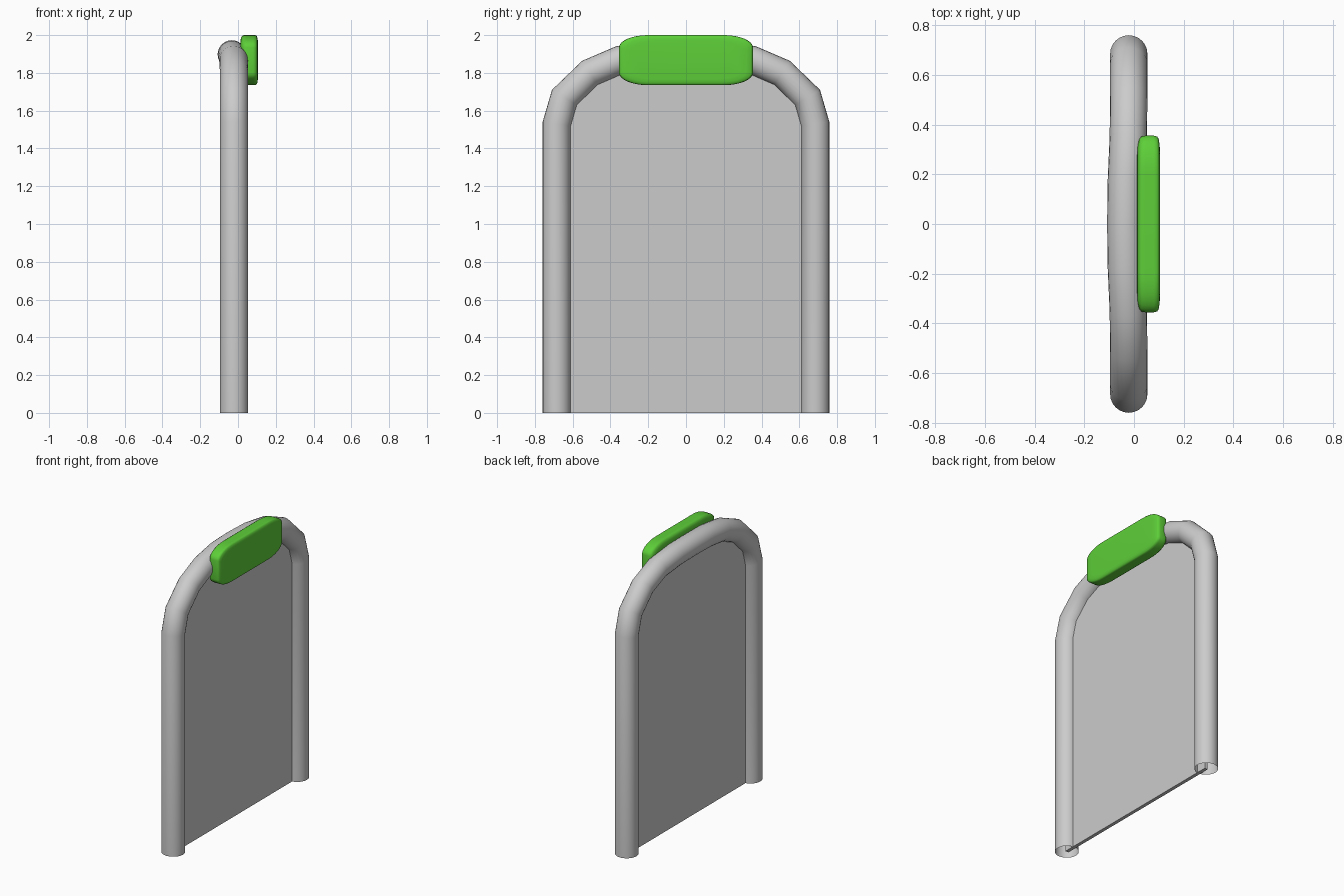
import bpy, bmesh, math

if "Cube" in bpy.data.objects:
    bpy.data.objects.remove(bpy.data.objects["Cube"])

# Half of the frame centreline, from foot to crown: (x, y, z)
TUBE_R = 0.075
half = [(-0.021, 0.684, 0.0), (-0.021, 0.684, 1.53), (-0.021, 0.643, 1.67),
        (-0.021, 0.508, 1.80), (-0.023, 0.35, 1.868), (-0.031, 0.17, 1.894)]
path = half + [(-0.033, 0.0, 1.898)] + [(x, -y, z) for x, y, z in reversed(half)]


def loft(name, rings, smooth_angle, thickness_caps=True):
    """Skin a list of equal-length point rings into a mesh object."""
    bm = bmesh.new()
    loops = [[bm.verts.new(p) for p in ring] for ring in rings]
    n = len(loops[0])
    for a, b in zip(loops, loops[1:]):
        for i in range(n):
            j = (i + 1) % n
            bm.faces.new((a[i], a[j], b[j], b[i]))
    if thickness_caps:
        bm.faces.new(loops[0])
        bm.faces.new(loops[-1])
    bmesh.ops.recalc_face_normals(bm, faces=bm.faces[:])
    mesh = bpy.data.meshes.new(name)
    bm.to_mesh(mesh)
    bm.free()
    obj = bpy.data.objects.new(name, mesh)
    bpy.context.collection.objects.link(obj)
    bpy.ops.object.select_all(action='DESELECT')
    obj.select_set(True)
    bpy.context.view_layer.objects.active = obj
    bpy.ops.object.shade_smooth_by_angle(angle=math.radians(smooth_angle))
    return obj


# Bent tube frame with open feet
def tube_ring(i):
    """Mitred circular section at path point i, bending in the YZ plane."""
    def direction(a, b):
        dy, dz = path[b][1] - path[a][1], path[b][2] - path[a][2]
        return math.atan2(dz, dy)
    last = len(path) - 1
    a0 = direction(max(i - 1, 0), max(i, 1))
    a1 = direction(min(i, last - 1), min(i + 1, last))
    turn = (a1 - a0 + math.pi) % (2 * math.pi) - math.pi
    mid, miter = a0 + turn / 2, 1 / math.cos(turn / 2)
    x, y, z = path[i]
    ring = []
    for k in range(24):
        t = 2 * math.pi * k / 24
        s = TUBE_R * miter * math.sin(t)
        ring.append((x + TUBE_R * math.cos(t), y - s * math.sin(mid), z + s * math.cos(mid)))
    return ring


loft("tube_frame", [tube_ring(i) for i in range(len(path))], 40, False)

# Thin back panel filling the frame
loft("back_panel", [[(px, y, z) for _, y, z in path] for px in (-0.033, -0.009)], 20)

# Padded headrest: rounded outline, softened on front and back
def pad_ring(x, inset_y, inset_z):
    ring = []
    ry, rz = 0.155, 0.066
    for q, (sy, sz) in enumerate(((1, 1), (-1, 1), (-1, -1), (1, -1))):
        for k in range(9):
            t = math.pi / 2 * (q + k / 8)
            y = sy * (0.355 - ry) + ry * math.cos(t)
            z = sz * (0.1325 - rz) + rz * math.sin(t)
            ring.append((x, y * (1 - inset_y / 0.355), 1.8675 + z * (1 - inset_z / 0.1325)))
    return ring


layers = [(0.012, 0.075, 0.035), (0.015, 0.04, 0.018), (0.02, 0.016, 0.006),
          (0.03, 0.003, 0.0), (0.045, 0.0, 0.0), (0.08, 0.0, 0.0), (0.093, 0.003, 0.0),
          (0.099, 0.012, 0.005), (0.103, 0.035, 0.015), (0.105, 0.07, 0.03)]
pad = loft("headrest_pad", [pad_ring(*layer) for layer in layers], 50)
green = bpy.data.materials.new("green_pad")
green.diffuse_color = (0.11, 0.62, 0.04, 1)
green.use_nodes = True
green.node_tree.nodes["Principled BSDF"].inputs["Base Color"].default_value = green.diffuse_color
pad.data.materials.append(green)
